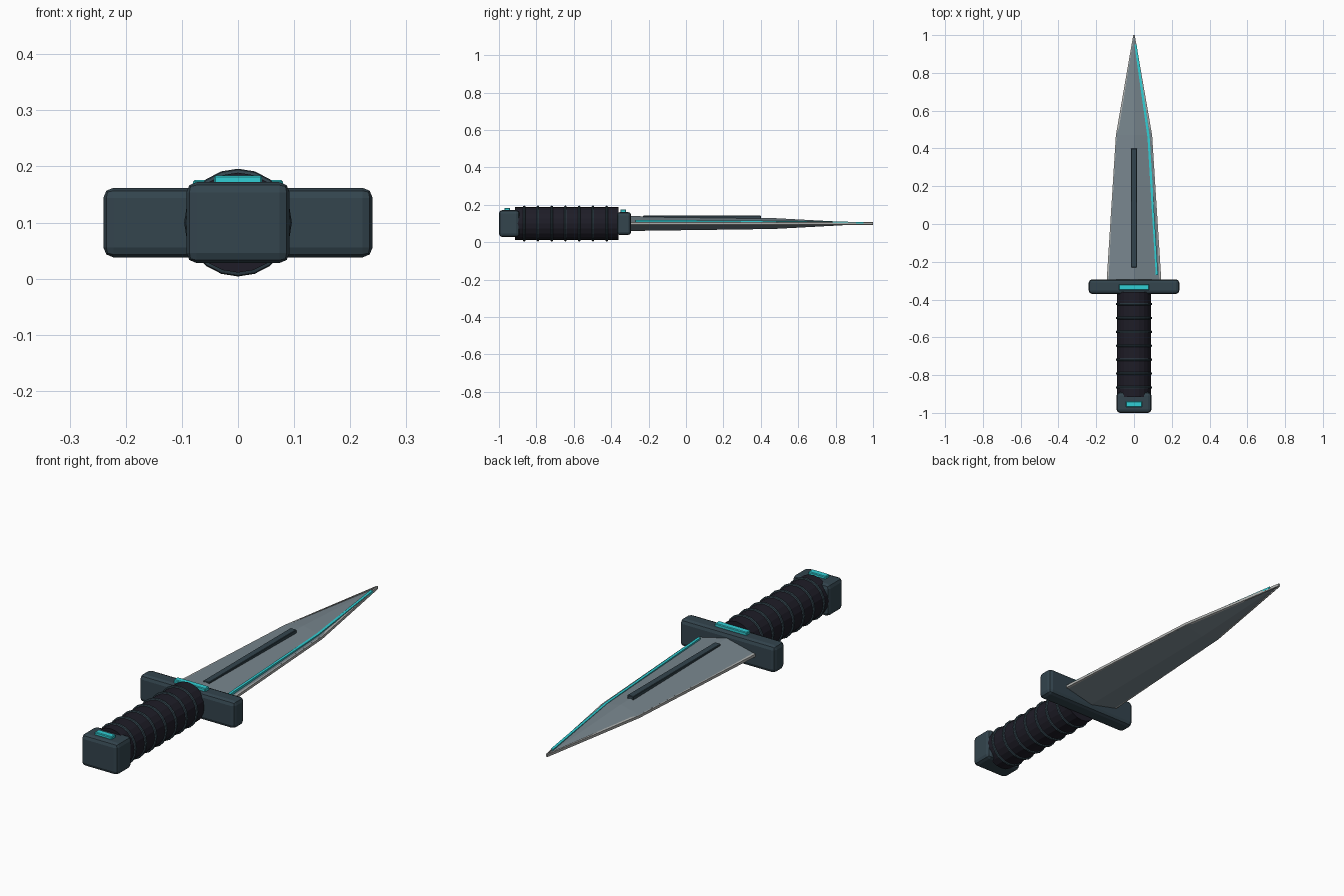
import bpy, bmesh, math
from mathutils import Matrix

if "Cube" in bpy.data.objects:
    bpy.data.objects.remove(bpy.data.objects["Cube"])

ZC = 0.1  # height of the long axis


def material(name, rgb):
    m = bpy.data.materials.new(name)
    m.diffuse_color = (*rgb, 1)
    m.use_nodes = True
    m.node_tree.nodes["Principled BSDF"].inputs["Base Color"].default_value = m.diffuse_color
    return m


STEEL = material("blade_steel", (0.185, 0.235, 0.265))
EDGE = material("honed_edge", (0.42, 0.43, 0.42))
GUNMETAL = material("gunmetal", (0.033, 0.058, 0.075))
GRIP = material("grip_black", (0.013, 0.012, 0.02))
GLOW = material("cyan_light", (0.03, 0.62, 0.66))


def finish(name, bm, mat, bevel=0, segments=2):
    bmesh.ops.recalc_face_normals(bm, faces=bm.faces[:])
    me = bpy.data.meshes.new(name)
    bm.to_mesh(me)
    bm.free()
    me.materials.append(mat)
    ob = bpy.data.objects.new(name, me)
    bpy.context.collection.objects.link(ob)
    if bevel:
        b = ob.modifiers.new("bevel", 'BEVEL')
        b.width, b.segments = bevel, segments
    return ob


def box(name, lo, hi, mat, bevel=0, segments=2):
    bm = bmesh.new()
    bmesh.ops.create_cube(bm, size=1)
    for v in bm.verts:
        for i in range(3):
            v.co[i] = lo[i] + (v.co[i] + 0.5) * (hi[i] - lo[i])
    return finish(name, bm, mat, bevel, segments)


def loft(name, sections, mat):
    """Skin closed sections of equal point count and cap both ends."""
    bm = bmesh.new()
    loops = [[bm.verts.new(p) for p in s] for s in sections]
    n = len(loops[0])
    for a, b in zip(loops, loops[1:]):
        for i in range(n):
            j = (i + 1) % n
            bm.faces.new((a[i], a[j], b[j], b[i]))
    bm.faces.new(loops[0])
    bm.faces.new(loops[-1][::-1])
    return finish(name, bm, mat)


def lathe(name, profile, mat, sides=20):
    """Revolve (y, radius) points about the long axis."""
    return loft(name, [[(r * math.sin(2 * math.pi * k / sides), y,
                         ZC + r * math.cos(2 * math.pi * k / sides))
                        for k in range(sides)] for y, r in profile], mat)


# Blade: (y, half width, half thickness at the ridge)
STATIONS = [(-0.32, 0.146, 0.040), (0.47, 0.096, 0.029), (0.99, 0.005, 0.001)]
sections = []
for y, w, t in STATIONS:
    s, e = w * 0.96, min(0.007, t)
    sections.append([(0, y, ZC + t), (s, y, ZC + e), (s, y, ZC - e),
                     (0, y, ZC - t), (-s, y, ZC - e), (-s, y, ZC + e)])
loft("blade", sections, STEEL)

# Honed edge strips, mirrored left and right
for side, label in ((1, "right"), (-1, "left")):
    strip = []
    for y, w, t in STATIONS[:2] + [(1.0, 0.004, 0)]:
        inner = max(w - 0.010, 0)
        strip.append([(side * x, y, ZC + z) for x, z in
                      ((inner, 0.008), (w, 0.006), (w, -0.006), (inner, -0.008))])
    loft("edge_" + label, strip, EDGE)

# Light line along the right of the upper face
line = []
for y, x, top in ((-0.27, 0.121, 0.120), (0.46, 0.077, 0.1145), (0.95, 0.008, 0.1085)):
    line.append([(x - 0.006, y, top), (x + 0.006, y, top),
                 (x + 0.006, y, ZC), (x - 0.006, y, ZC)])
loft("blade_light_line", line, GLOW)

# Dark groove plate on the ridge
box("fuller", (-0.015, -0.23, 0.115), (0.015, 0.40, 0.142), GUNMETAL, 0.002, 1)

# Guard and pommel blocks
box("guard", (-0.24, -0.37, 0.038), (0.24, -0.293, 0.162), GUNMETAL, 0.018)
box("pommel", (-0.092, -1.0, 0.028), (0.092, -0.89, 0.172), GUNMETAL, 0.018)
box("guard_light", (-0.08, -0.350, 0.155), (0.08, -0.320, 0.176), GLOW, 0.003, 1)
box("pommel_light", (-0.043, -0.970, 0.165), (0.043, -0.940, 0.184), GLOW, 0.003, 1)

# Grip with raised rings
lathe("grip", [(-0.915, 0.089), (-0.36, 0.089)], GRIP)
for i in range(7):
    y = -0.865 + i * 0.0735
    lathe("grip_ring_%d" % (i + 1),
          [(y - 0.008, 0.086), (y - 0.005, 0.094), (y, 0.096),
           (y + 0.005, 0.094), (y + 0.008, 0.086)], GUNMETAL)
